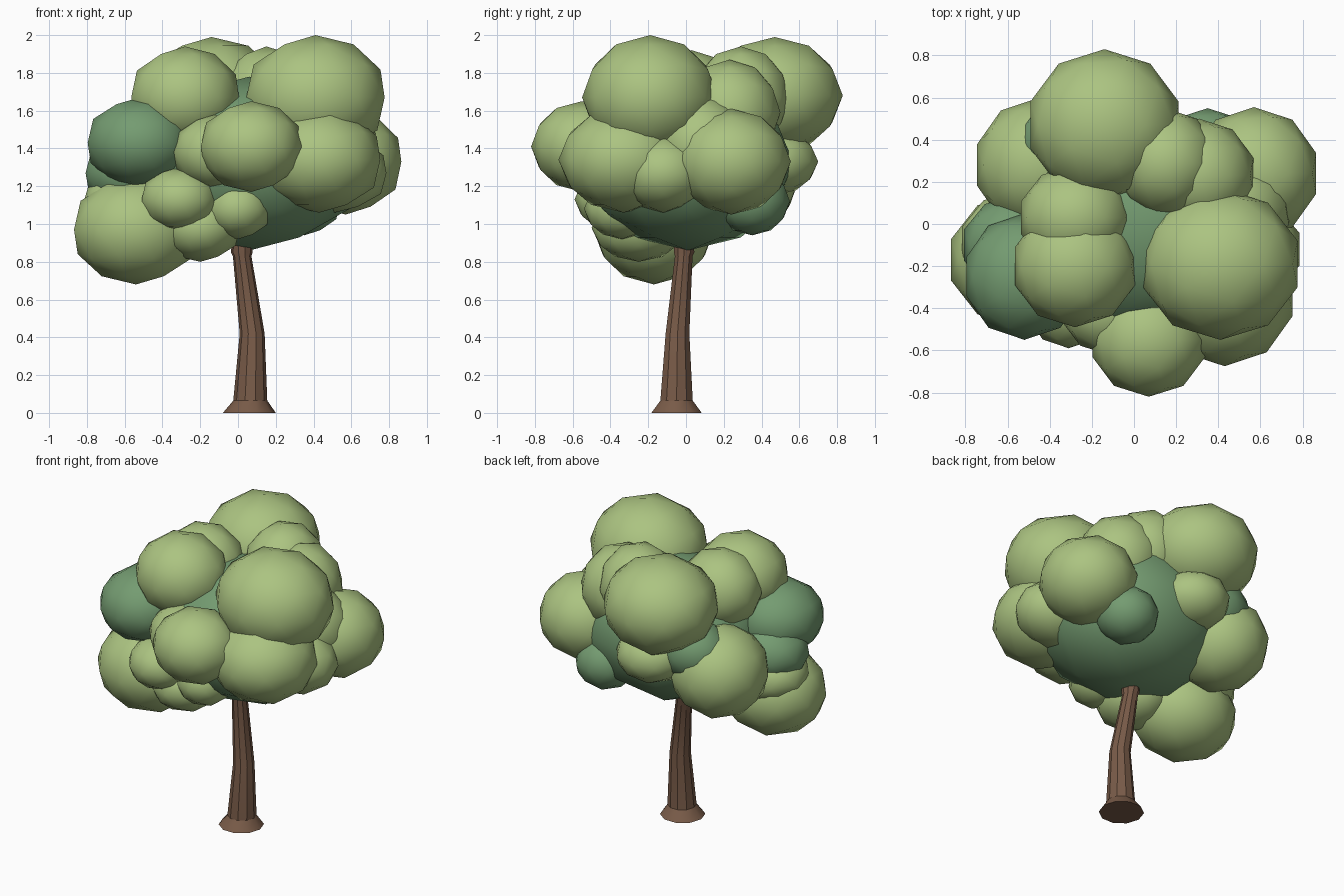
import bpy, bmesh, math
from mathutils import Vector

cube = bpy.data.objects.get("Cube")
if cube:
    bpy.data.objects.remove(cube, do_unlink=True)


def make_material(name, rgb):
    mat = bpy.data.materials.new(name)
    mat.use_nodes = True
    colour = (*rgb, 1.0)
    mat.diffuse_color = colour
    bsdf = mat.node_tree.nodes["Principled BSDF"]
    bsdf.inputs["Base Color"].default_value = colour
    bsdf.inputs["Roughness"].default_value = 0.9
    return mat


light_leaf = make_material("light_leaf_green", (0.41, 0.55, 0.22))
dark_leaf = make_material("dark_leaf_green", (0.175, 0.33, 0.165))
bark = make_material("bark_brown", (0.19, 0.105, 0.065))


def finish(name, bm, mat, smooth_angle):
    mesh = bpy.data.meshes.new(name)
    bm.to_mesh(mesh)
    bm.free()
    mesh.materials.append(mat)
    obj = bpy.data.objects.new(name, mesh)
    bpy.context.collection.objects.link(obj)
    bpy.ops.object.select_all(action='DESELECT')
    obj.select_set(True)
    bpy.context.view_layer.objects.active = obj
    bpy.ops.object.shade_smooth_by_angle(angle=math.radians(smooth_angle))
    return obj


def leaf_clump(name, centre, radii, mat):
    """Low-poly ellipsoid of leaves."""
    bm = bmesh.new()
    bmesh.ops.create_icosphere(bm, subdivisions=2, radius=1.0)
    bmesh.ops.scale(bm, vec=radii, verts=bm.verts)
    obj = finish(name, bm, mat, 60)
    obj.location = centre


def trunk(name, sections, sides=10):
    """Loft round sections given as (x, y, z, radius)."""
    bm = bmesh.new()
    rings = []
    for x, y, z, r in sections:
        ring = []
        for i in range(sides):
            a = math.tau * i / sides
            ring.append(bm.verts.new(Vector((x + r * math.cos(a), y + r * math.sin(a), z))))
        rings.append(ring)
    for low, high in zip(rings, rings[1:]):
        for i in range(sides):
            j = (i + 1) % sides
            bm.faces.new((low[i], low[j], high[j], high[i]))
    bm.faces.new(rings[0][::-1])
    bm.faces.new(rings[-1])
    finish(name, bm, bark, 30)


# Trunk with a flared foot and a slight bend
trunk("trunk", [
    (0.06, -0.05, 0.0, 0.14),
    (0.065, -0.05, 0.065, 0.09),
    (0.075, -0.045, 0.42, 0.066),
    (0.022, -0.012, 0.83, 0.049),
    (0.02, -0.01, 0.85, 0.057),
    (0.02, -0.01, 0.95, 0.05),
])

# Shaded inner foliage
leaf_clump("canopy_core", (0.06, 0.01, 1.32), (0.62, 0.56, 0.46), dark_leaf)
leaf_clump("dark_clump_front", (-0.52, -0.25, 1.43), (0.29, 0.3, 0.24), dark_leaf)
leaf_clump("dark_clump_side", (-0.55, -0.1, 1.27), (0.27, 0.24, 0.2), dark_leaf)
leaf_clump("dark_clump_rear", (-0.32, 0.38, 1.39), (0.24, 0.21, 0.2), dark_leaf)
leaf_clump("dark_clump_under", (0.35, 0.35, 1.12), (0.2, 0.2, 0.18), dark_leaf)

# Sunlit foliage on the crown
leaf_clump("crown_left", (0.41, -0.19, 1.67), (0.385, 0.36, 0.33), light_leaf)
leaf_clump("crown_right", (-0.28, -0.2, 1.67), (0.3, 0.29, 0.27), light_leaf)
leaf_clump("crown_rear", (-0.14, 0.47, 1.68), (0.37, 0.36, 0.31), light_leaf)
leaf_clump("crown_middle", (-0.28, 0.03, 1.66), (0.27, 0.25, 0.26), light_leaf)
leaf_clump("crown_rear_left", (0.15, 0.29, 1.67), (0.25, 0.26, 0.27), light_leaf)
leaf_clump("crown_shoulder", (0.31, 0.23, 1.59), (0.27, 0.27, 0.28), light_leaf)

# Sunlit foliage around the middle
leaf_clump("middle_front", (0.07, -0.55, 1.41), (0.28, 0.27, 0.24), light_leaf)
leaf_clump("middle_front_left", (0.43, -0.33, 1.34), (0.34, 0.345, 0.28), light_leaf)
leaf_clump("middle_front_right", (-0.12, -0.4, 1.38), (0.23, 0.22, 0.2), light_leaf)
leaf_clump("middle_left", (0.57, 0.24, 1.33), (0.31, 0.315, 0.28), light_leaf)
leaf_clump("middle_left_small", (0.51, -0.12, 1.27), (0.29, 0.25, 0.21), light_leaf)
leaf_clump("middle_left_upper", (0.45, 0.08, 1.42), (0.3, 0.27, 0.27), light_leaf)
leaf_clump("middle_rear", (-0.08, 0.46, 1.33), (0.24, 0.24, 0.18), light_leaf)
leaf_clump("middle_rear_right", (-0.45, 0.28, 1.24), (0.31, 0.32, 0.3), light_leaf)

# Sunlit foliage hanging low
leaf_clump("low_right", (-0.54, -0.17, 0.97), (0.345, 0.32, 0.29), light_leaf)
leaf_clump("low_right_upper", (-0.55, -0.09, 1.12), (0.28, 0.25, 0.18), light_leaf)
leaf_clump("low_front", (-0.31, -0.37, 1.13), (0.21, 0.22, 0.17), light_leaf)
leaf_clump("low_front_under", (-0.2, -0.25, 0.98), (0.22, 0.25, 0.18), light_leaf)
leaf_clump("low_front_middle", (0.0, -0.34, 1.08), (0.18, 0.2, 0.16), light_leaf)
